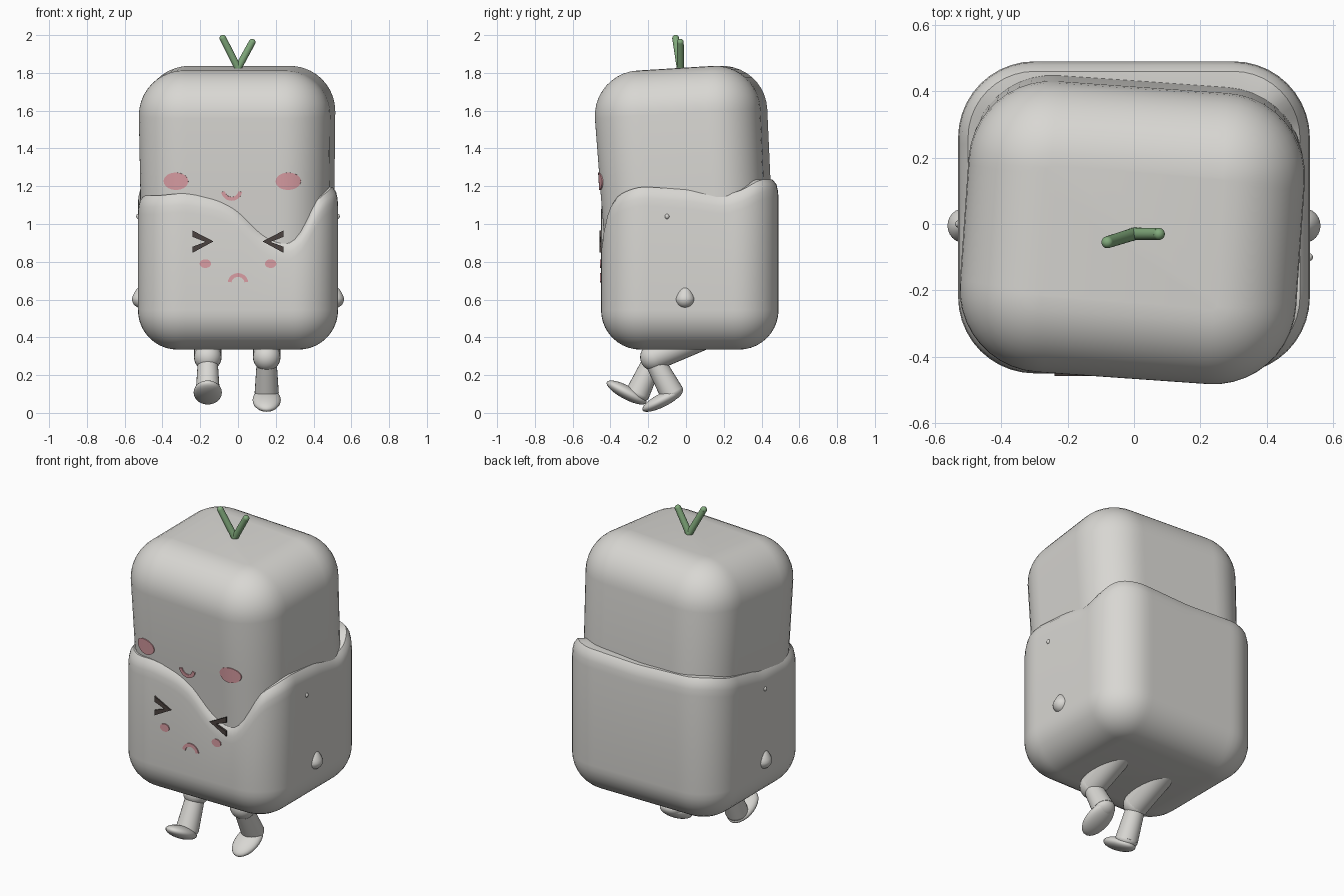
import bpy, bmesh
from math import sin, cos, pi, atan2, radians
from mathutils import Vector, Matrix

cube = bpy.data.objects.get("Cube")
if cube:
    bpy.data.objects.remove(cube)
made = []


def material(name, rgb):
    m = bpy.data.materials.new(name)
    m.use_nodes = True
    m.diffuse_color = (*rgb, 1)
    m.node_tree.nodes["Principled BSDF"].inputs["Base Color"].default_value = (*rgb, 1)
    return m


GREY = material("warm light grey", (0.69, 0.68, 0.65))
GREEN = material("leaf green", (0.22, 0.40, 0.20))
PINK = material("blush pink", (0.70, 0.34, 0.37))
DARK = material("dark brown", (0.07, 0.055, 0.05))


def finish(name, bm, mat, matrix=Matrix()):
    bmesh.ops.recalc_face_normals(bm, faces=bm.faces)
    mesh = bpy.data.meshes.new(name)
    bm.to_mesh(mesh)
    bm.free()
    mesh.materials.append(mat)
    ob = bpy.data.objects.new(name, mesh)
    ob.matrix_world = matrix
    bpy.context.collection.objects.link(ob)
    made.append(ob)
    return ob


def rounded_ring(hx, hy, r, straight=24, corner=10):
    """Points around a rounded rectangle, same count for every size."""
    pts = []
    for k, (sx, sy) in enumerate([(1, 1), (-1, 1), (-1, -1), (1, -1)]):
        c = Vector((sx * (hx - r), sy * (hy - r)))
        for i in range(corner + 1):
            a = pi / 2 * (k + i / corner)
            pts.append(c + r * Vector((cos(a), sin(a))))
        nx, ny = [(-1, 1), (-1, -1), (1, -1), (1, 1)][k]
        a = pi / 2 * (k + 1)
        end = Vector((nx * (hx - r), ny * (hy - r))) + r * Vector((cos(a), sin(a)))
        start = pts[-1]
        pts += [start.lerp(end, i / straight) for i in range(1, straight)]
    return pts


def loft(name, hx, hy, r, levels, mat, matrix):
    """Stack rounded rings; a level is (inset, height or list of heights)."""
    bm = bmesh.new()
    rings = []
    for inset, z in levels:
        pts = rounded_ring(hx - inset, hy - inset, r - inset)
        zs = z if isinstance(z, list) else [z] * len(pts)
        rings.append([bm.verts.new((p.x, p.y, h)) for p, h in zip(pts, zs)])
    n = len(rings[0])
    for a, b in zip(rings, rings[1:]):
        for i in range(n):
            j = (i + 1) % n
            bm.faces.new((a[i], a[j], b[j], b[i]))
    bm.faces.new(rings[0])
    bm.faces.new(rings[-1])
    return finish(name, bm, mat, matrix)


# Wavy rim height of the lower body, as points around the outline
LOW_X, LOW_Y, LOW_R, LOW_CY = 0.53, 0.47, 0.23, 0.02
front = [(-0.45, 1.15), (-0.3, 1.165), (-0.1, 1.13), (0, 1.08), (0.1, 0.97), (0.18, 0.915),
         (0.3, 0.905), (0.36, 0.95), (0.4, 1.05), (0.45, 1.13)]
side = [(-0.28, 1.2), (0, 1.18), (0.18, 1.15), (0.3, 1.18), (0.42, 1.24)]
keys = [(atan2(-LOW_Y, x), z) for x, z in front] + [(atan2(y, LOW_X), z) for y, z in side]
keys += [(pi / 2, 1.22), (2.4, 1.24), (pi, 1.15)]
keys = sorted(keys)
keys = [(keys[-1][0] - 2 * pi, keys[-1][1])] + keys + [(keys[0][0] + 2 * pi, keys[0][1])]


def rim_height(p):
    a = atan2(p.y, p.x)
    for (a0, z0), (a1, z1) in zip(keys, keys[1:]):
        if a0 <= a <= a1:
            return z0 + (z1 - z0) * (a - a0) / (a1 - a0)
    return keys[0][1]


wave = [rim_height(p) for p in rounded_ring(LOW_X, LOW_Y, LOW_R)]
for _ in range(3):
    wave = [(wave[i - 1] + 2 * wave[i] + wave[(i + 1) % len(wave)]) / 4 for i in range(len(wave))]


def below(d):
    return [h - d for h in wave]


# Lower body
R = 0.21
levels = [(R * (1 - sin(t)), 0.335 + R * (1 - cos(t))) for t in [pi / 2 * i / 10 for i in range(11)]]
levels += [(0, below(0.1)), (0.003, below(0.06)), (0.011, below(0.025)), (0.03, wave), (0.15, wave)]
low_m = Matrix.Translation((0, LOW_CY, 0))
loft("lower_body", LOW_X, LOW_Y, LOW_R, levels, GREY, low_m)

# Upper body, leaning forward and slightly turned
UP_X, UP_Y, UP_R = 0.508, 0.44, 0.25
up_m = (Matrix.Translation((-0.005, -0.027, 1.6)) @ Matrix.Rotation(radians(-4), 4, "Z")
        @ Matrix.Rotation(radians(3.5), 4, "X"))
R = 0.24
levels = [(0.014, -0.8), (0.006, -0.4)]
levels += [(R * (1 - cos(t)), 0.225 - R * (1 - sin(t))) for t in [pi / 2 * i / 10 for i in range(11)]]
loft("upper_body", UP_X, UP_Y, UP_R, levels, GREY, up_m)


def plate(name, pairs, mat, body, lift=0.006):
    """Thin strip of point pairs, bent to follow the front of a body."""
    matrix, hx, hy, r = body

    def surface(x):
        d = max(0, abs(x) - (hx - r))
        return -hy + r - (r * r - d * d) ** 0.5
    bm = bmesh.new()
    rows = []
    for p, q in pairs:
        rows.append([bm.verts.new((x, surface(x) + dy, z))
                     for (x, z), dy in ((p, -lift), (q, -lift), (q, 0.003), (p, 0.003))])
    for a, b in zip(rows, rows[1:]):
        for i in range(4):
            j = (i + 1) % 4
            bm.faces.new((a[i], a[j], b[j], b[i]))
    bm.faces.new(rows[0])
    bm.faces.new(rows[-1])
    finish(name, bm, mat, matrix)


def disc(cx, cz, a, b):
    ts = [pi * (i + 0.3) / 20.6 for i in range(21)]
    return [((cx - a * cos(t), cz + b * sin(t)), (cx - a * cos(t), cz - b * sin(t))) for t in ts]


def arc(cx, cz, r, w, sign):
    ts = [radians(10 + 160 * i / 16) for i in range(17)]
    return [((cx + r * cos(t), cz + sign * r * sin(t)),
             (cx + (r - w) * cos(t), cz + sign * (r - w) * sin(t))) for t in ts]


# Faces
LOWER = (low_m, LOW_X, LOW_Y, LOW_R)
UPPER = (up_m, UP_X, UP_Y - 0.006, UP_R)
plate("upper_mouth", arc(0, -0.395, 0.056, 0.02, -1), PINK, UPPER)
plate("lower_mouth", arc(0, 0.685, 0.055, 0.02, 1), PINK, LOWER)
for s, word in ((1, "left"), (-1, "right")):
    plate(word + "_upper_cheek", disc(0.002 + s * 0.298, -0.348, 0.066, 0.046), PINK, UPPER)
    plate(word + "_lower_cheek", disc(s * 0.173, 0.79, 0.03, 0.023), PINK, LOWER)
    plate(word + "_eye", [((s * 0.24, 0.965), (s * 0.24, 0.932)),
                          ((s * 0.13, 0.908), (s * 0.172, 0.905)),
                          ((s * 0.24, 0.848), (s * 0.24, 0.88))], DARK, LOWER, 0.008)


def tube(name, p, q, r1, r2, mat):
    p, q = Vector(p), Vector(q)
    bm = bmesh.new()
    bmesh.ops.create_cone(bm, cap_ends=True, segments=24, radius1=r1, radius2=r2, depth=(q - p).length)
    turn = (q - p).to_track_quat("Z", "Y").to_matrix().to_4x4()
    return finish(name, bm, mat, Matrix.Translation((p + q) / 2) @ turn)


def ball(name, centre, size, mat, tilt=0, tip=0):
    """Ellipsoid, optionally tilted about x or drawn out to a tip on top."""
    bm = bmesh.new()
    bmesh.ops.create_uvsphere(bm, u_segments=24, v_segments=14, radius=1)
    for v in bm.verts:
        if tip and v.co.z > 0:
            k = 1 - tip * v.co.z
            v.co = Vector((v.co.x * k, v.co.y * k, v.co.z * (1 + tip)))
        v.co = Vector([a * b for a, b in zip(v.co, size)])
    return finish(name, bm, mat, Matrix.Translation(centre) @ Matrix.Rotation(radians(tilt), 4, "X"))


# Hands and small shoulder bumps
for s, word in ((1, "left"), (-1, "right")):
    ball(word + "_hand", (s * 0.512, -0.005, 0.605), (0.05, 0.052, 0.05), GREY, tip=0.35)
    ball(word + "_shoulder", (s * 0.527, -0.1 if s > 0 else 0, 1.04), (0.012, 0.012, 0.014), GREY)

# Legs: one swings back, one kicks forward
for word, x, ankle, foot, tilt in (
        ("left", 0.152, (-0.075, 0.105), (-0.125, 0.068), 27),
        ("right", -0.16, (-0.255, 0.105), (-0.315, 0.108), -28)):
    knee = (x, -0.17, 0.295)
    tube(word + "_thigh", (x, 0.15, 0.435), knee, 0.076, 0.072, GREY)
    ball(word + "_knee", knee, (0.073, 0.073, 0.073), GREY)
    tube(word + "_shin", (x, -0.172, 0.285), (x, *ankle), 0.052, 0.064, GREY)
    ball(word + "_ankle", (x, *ankle), (0.063, 0.063, 0.04), GREY, tilt)
    ball(word + "_foot", (x, *foot), (0.075, 0.118, 0.036), GREY, tilt)

# Forked sprout
base = (0, -0.03, 1.825)
for word, top in (("left", (0.075, -0.03, 1.962)), ("right", (-0.08, -0.055, 1.983))):
    tube(word + "_sprout", base, top, 0.019, 0.018, GREEN)
    ball(word + "_sprout_tip", top, (0.018, 0.018, 0.018), GREEN)

# Smooth shading with sharp edges kept
bpy.ops.object.select_all(action="DESELECT")
for ob in made:
    ob.select_set(True)
bpy.context.view_layer.objects.active = made[0]
bpy.ops.object.shade_smooth_by_angle(angle=radians(40))
